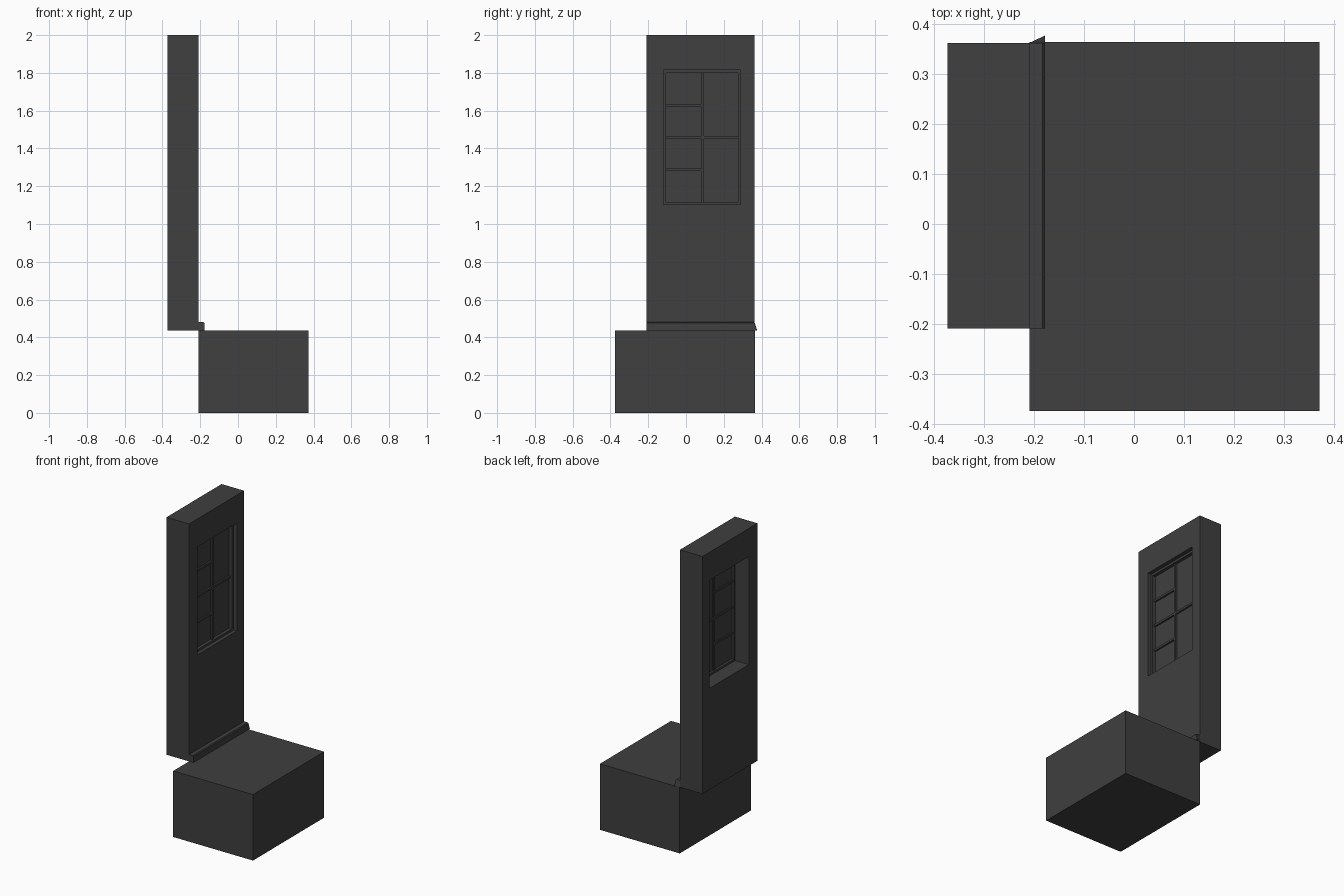
import bpy
import bmesh

cube = bpy.data.objects.get("Cube")
if cube:
    bpy.data.objects.remove(cube, do_unlink=True)

charcoal = bpy.data.materials.new("charcoal_grey")
charcoal.use_nodes = True
colour = (0.05, 0.05, 0.05, 1)
charcoal.diffuse_color = colour
charcoal.node_tree.nodes["Principled BSDF"].inputs["Base Color"].default_value = colour


def finish(name, bm):
    bmesh.ops.recalc_face_normals(bm, faces=bm.faces)
    mesh = bpy.data.meshes.new(name)
    bm.to_mesh(mesh)
    bm.free()
    mesh.materials.append(charcoal)
    obj = bpy.data.objects.new(name, mesh)
    bpy.context.collection.objects.link(obj)
    return obj


def box(name, xs, ys, zs):
    bm = bmesh.new()
    bmesh.ops.create_cube(bm, size=1)
    for v in bm.verts:
        for axis, (low, high) in enumerate((xs, ys, zs)):
            v.co[axis] = high if v.co[axis] > 0 else low
    return finish(name, bm)


def ring(name, xs, outer, inner):
    """Upright slab with a rectangular hole; rectangles are (y0, y1, z0, z1)."""
    bm = bmesh.new()
    loops = []
    for x in xs:
        for y0, y1, z0, z1 in (outer, inner):
            corners = ((y0, z0), (y1, z0), (y1, z1), (y0, z1))
            loops.append([bm.verts.new((x, y, z)) for y, z in corners])
    back_out, back_in, front_out, front_in = loops
    for a, b in ((back_out, back_in), (front_out, front_in),
                 (back_out, front_out), (back_in, front_in)):
        for i in range(4):
            j = (i + 1) % 4
            bm.faces.new((a[i], a[j], b[j], b[i]))
    return finish(name, bm)


# Floor block and wall with a window opening
box("floor_block", (-0.21, 0.372), (-0.375, 0.365), (0, 0.435))
opening = (-0.12, 0.288, 1.103, 1.815)
ring("wall", (-0.374, -0.21), (-0.21, 0.363, 0.435, 2), opening)

# Skirting board, its far end cut at a slant
bm = bmesh.new()
profile = ((-0.21, 0.435), (-0.178, 0.435), (-0.178, 0.475), (-0.183, 0.48), (-0.21, 0.48))
near = [bm.verts.new((x, -0.21, z)) for x, z in profile]
far = [bm.verts.new((x, 0.363, z)) for x, z in profile]
far[1].co.y = 0.378
bm.faces.new(near)
bm.faces.new(far)
for i in range(len(profile)):
    j = (i + 1) % len(profile)
    bm.faces.new((near[i], near[j], far[j], far[i]))
finish("skirting_board", bm)

# Window frame and glazing bars
y0, y1, z0, z1 = -0.106, 0.274, 1.117, 1.8
ring("window_frame", (-0.275, -0.235), opening, (y0, y1, z0, z1))
mid, bar, bar_x = 0.088, 0.007, (-0.268, -0.245)
box("middle_bar", bar_x, (mid - bar, mid + bar), (z0, z1))
rows = {"left": (y0, mid - bar, 4), "right": (mid + bar, y1, 2)}
for side, (a, b, count) in rows.items():
    step = (z1 - z0) / count
    for i in range(count):
        low = z0 + i * step
        if i:
            box(f"{side}_cross_bar_{i}", bar_x, (a, b), (low - bar, low + bar))
        # Panes sit between the bars
        box(f"{side}_pane_{i + 1}", (-0.26, -0.256), (a, b), (low, low + step))
